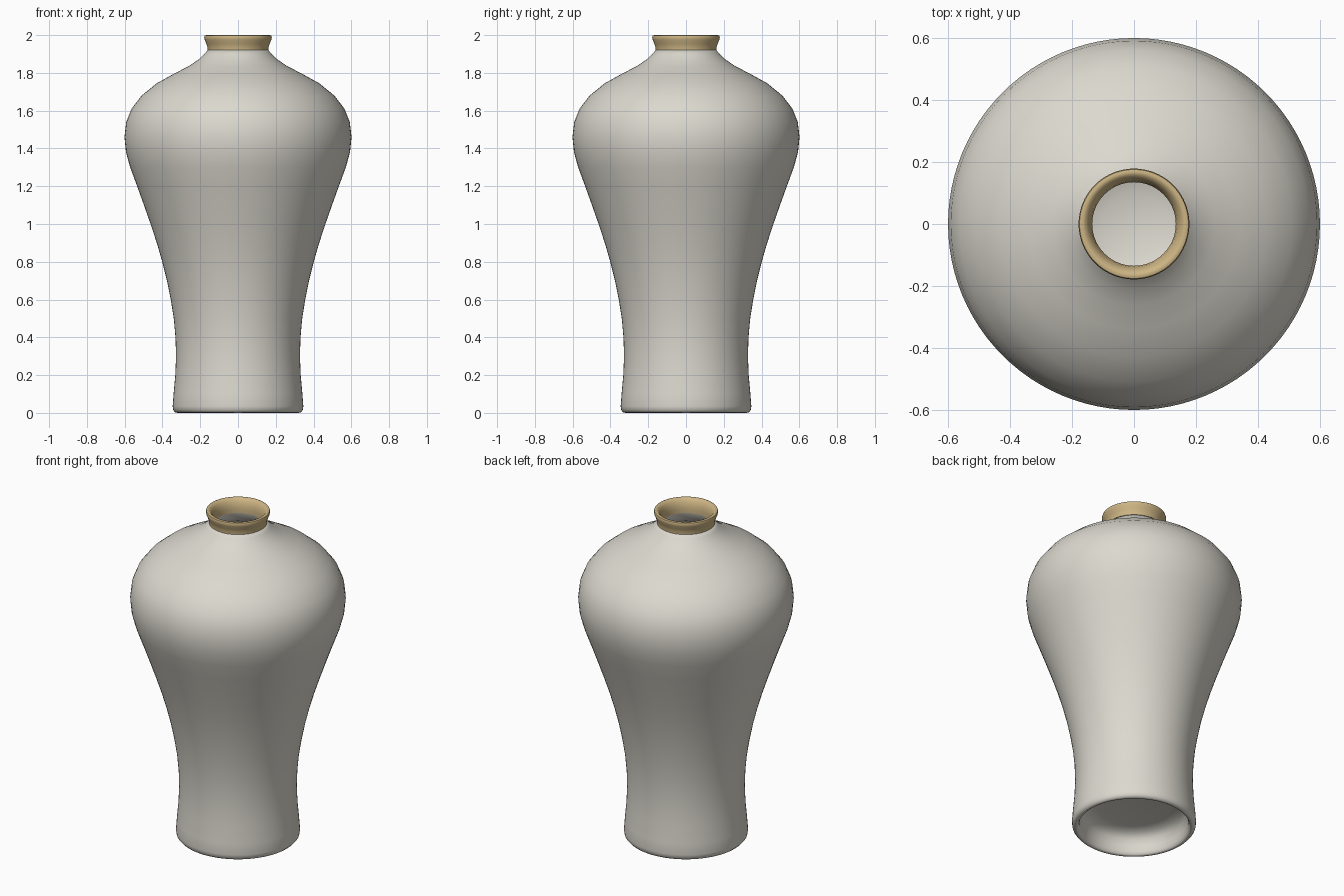
import bpy, bmesh, math

SEGMENTS = 96


def material(name, rgb):
    m = bpy.data.materials.new(name)
    m.diffuse_color = (*rgb, 1)
    return m


def lathe(name, profile, mat, closed=False):
    """Spin an (r, z) profile around the z axis; r = 0 becomes a pole."""
    bm = bmesh.new()
    rings = []
    for r, z in profile:
        if r == 0:
            rings.append([bm.verts.new((0, 0, z))] * SEGMENTS)
        else:
            rings.append([bm.verts.new((r * math.cos(a), r * math.sin(a), z))
                          for a in (2 * math.pi * i / SEGMENTS for i in range(SEGMENTS))])
    pairs = list(zip(rings, rings[1:]))
    if closed:
        pairs.append((rings[-1], rings[0]))
    for lo, hi in pairs:
        for i in range(SEGMENTS):
            j = (i + 1) % SEGMENTS
            bm.faces.new(dict.fromkeys((lo[i], lo[j], hi[j], hi[i])))
    me = bpy.data.meshes.new(name)
    bm.to_mesh(me)
    bm.free()
    me.materials.append(mat)
    ob = bpy.data.objects.new(name, me)
    bpy.context.collection.objects.link(ob)
    bpy.context.view_layer.objects.active = ob
    ob.select_set(True)
    bpy.ops.object.shade_smooth_by_angle(angle=math.radians(50))
    ob.select_set(False)
    return ob


glaze = material("pale grey glaze", (0.71, 0.69, 0.62))
tan = material("tan rim", (0.61, 0.46, 0.23))

# Recessed underside and foot ring
foot = [(0, 0.13), (0.2, 0.13), (0.26, 0.12), (0.29, 0.09), (0.3, 0.05),
        (0.305, 0.02), (0.312, 0.005), (0.32, 0), (0.333, 0.003), (0.343, 0.015)]
# Outer wall, shoulder and neck
outer = [(0.346, 0.035), (0.341, 0.1), (0.332, 0.2), (0.328, 0.3), (0.331, 0.4),
         (0.34, 0.5), (0.356, 0.6), (0.376, 0.7), (0.401, 0.8), (0.43, 0.9),
         (0.463, 1.0), (0.498, 1.1), (0.534, 1.2), (0.571, 1.3), (0.593, 1.38),
         (0.601, 1.46), (0.592, 1.54), (0.564, 1.61), (0.51, 1.68), (0.43, 1.745),
         (0.34, 1.795), (0.262, 1.835), (0.21, 1.87), (0.178, 1.9), (0.161, 1.92)]
# Hollow inside, down to a bowl-shaped floor
inner = [(0.136, 1.92), (0.145, 1.88), (0.19, 1.84), (0.31, 1.77), (0.47, 1.66),
         (0.55, 1.54), (0.56, 1.45), (0.5, 1.22), (0.42, 0.99), (0.36, 0.79),
         (0.31, 0.59), (0.29, 0.4), (0.27, 0.29), (0.2, 0.22), (0.1, 0.19), (0, 0.18)]
lathe("vase_body", foot + outer + inner, glaze)

# Flared collar around the mouth
lathe("vase_rim", [(0.161, 1.915), (0.161, 1.935), (0.168, 1.955), (0.176, 1.975),
                   (0.179, 1.988), (0.176, 1.997), (0.168, 2.0), (0.158, 1.997),
                   (0.148, 1.985), (0.139, 1.965), (0.135, 1.94), (0.135, 1.915)],
      tan, closed=True)
